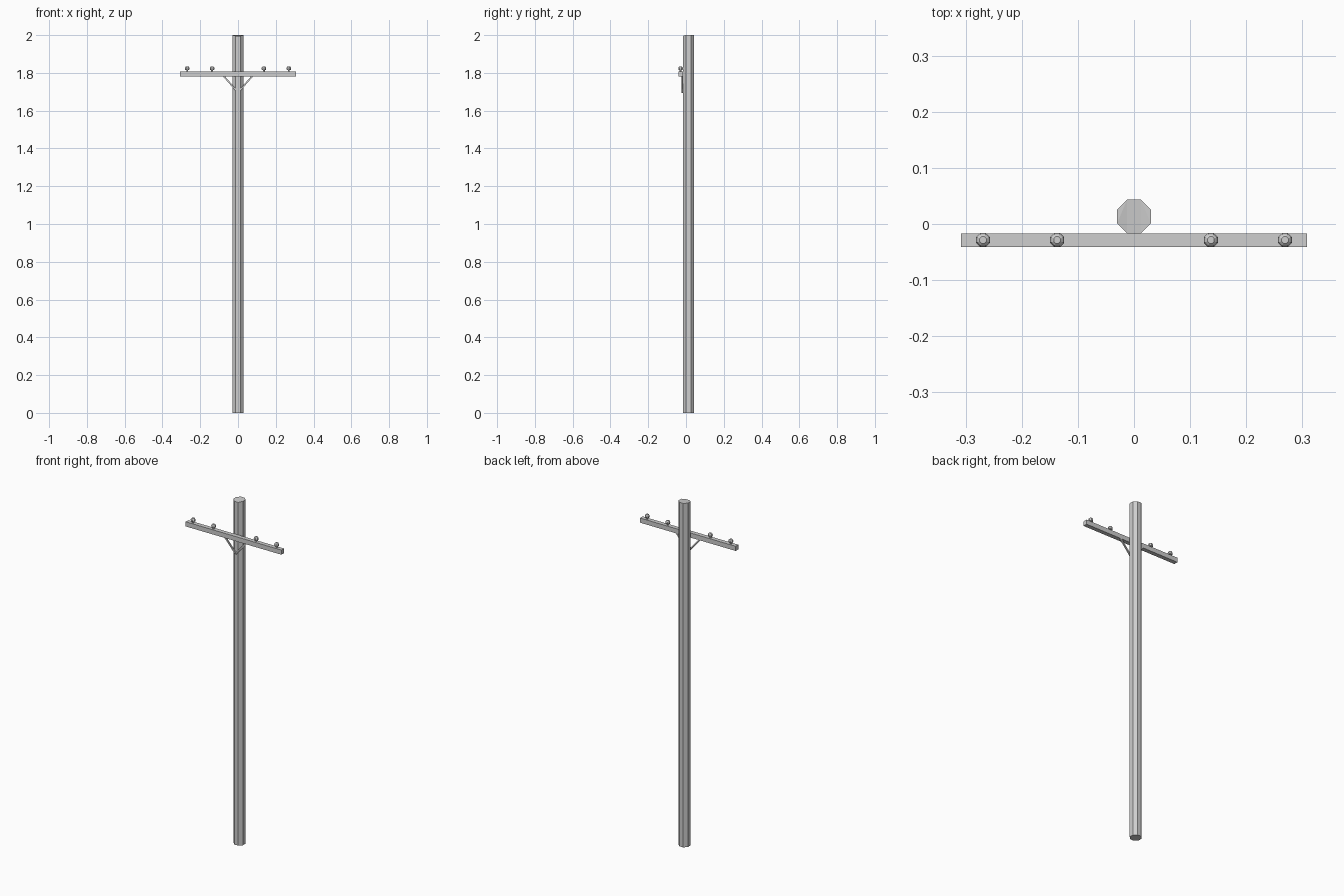
import bpy, bmesh, math
from mathutils import Vector

if "Cube" in bpy.data.objects:
    bpy.data.objects.remove(bpy.data.objects["Cube"])

grey = bpy.data.materials.new("weathered_grey")
grey.diffuse_color = (0.62, 0.62, 0.62, 1)
grey.use_nodes = True
grey.node_tree.nodes["Principled BSDF"].inputs["Base Color"].default_value = grey.diffuse_color


def finish(name, bm):
    bmesh.ops.recalc_face_normals(bm, faces=bm.faces)
    me = bpy.data.meshes.new(name)
    bm.to_mesh(me)
    bm.free()
    me.materials.append(grey)
    ob = bpy.data.objects.new(name, me)
    bpy.context.collection.objects.link(ob)
    return ob


def lathe(name, profile, x, y, sides=8):
    """Stack of rings from (radius, z) pairs, flat sides facing the axes, capped."""
    bm = bmesh.new()
    rings = []
    for r, z in profile:
        ring = []
        for i in range(sides):
            a = 2 * math.pi * (i + 0.5) / sides
            ring.append(bm.verts.new((x + r * math.cos(a), y + r * math.sin(a), z)))
        rings.append(ring)
    for lo, hi in zip(rings, rings[1:]):
        for i in range(sides):
            j = (i + 1) % sides
            bm.faces.new((lo[i], lo[j], hi[j], hi[i]))
    bm.faces.new(rings[0])
    bm.faces.new(rings[-1])
    return bm, rings


def box(name, lo, hi):
    bm = bmesh.new()
    bmesh.ops.create_cube(bm, size=1)
    lo, hi = Vector(lo), Vector(hi)
    for v in bm.verts:
        v.co = Vector([(lo[k] + hi[k]) / 2 + v.co[k] * (hi[k] - lo[k]) for k in range(3)])
    return finish(name, bm)


# octagonal pole with a slightly worn top at the front
R = 0.03 / math.cos(math.pi / 8)
bm, rings = lathe("pole", [(R, 0), (R, 2.0)], 0, 0.0135)
for v in rings[-1][5:7]:
    v.co.z -= 0.004
bmesh.ops.triangulate(bm, faces=[f for f in bm.faces if len(f.verts) > 4])
finish("pole", bm)

# crossarm on the front face of the pole
box("crossarm", (-0.308, -0.041, 1.78), (0.308, -0.0165, 1.807))

# insulators: thin pin under a wide faceted cap
for i, x in enumerate((-0.269, -0.137, 0.137, 0.269)):
    bm, _ = lathe("insulator", [(0.005, 1.806), (0.005, 1.814), (0.0115, 1.816),
                                (0.0135, 1.824), (0.011, 1.831), (0.0065, 1.835)], x, -0.0285)
    finish("insulator_%d" % (i + 1), bm)

# flat diagonal braces, mirrored left and right
for side, label in ((-1, "left"), (1, "right")):
    bm = bmesh.new()
    outline = [(0.069, 1.782), (0.080, 1.782), (0.004, 1.694), (-0.002, 1.70)]
    front = [bm.verts.new((side * x, -0.024, z)) for x, z in outline]
    back = [bm.verts.new((side * x, -0.0165, z)) for x, z in outline]
    bm.faces.new(front)
    bm.faces.new(back[::-1])
    for i in range(4):
        j = (i + 1) % 4
        bm.faces.new((front[i], front[j], back[j], back[i]))
    finish("brace_" + label, bm)
